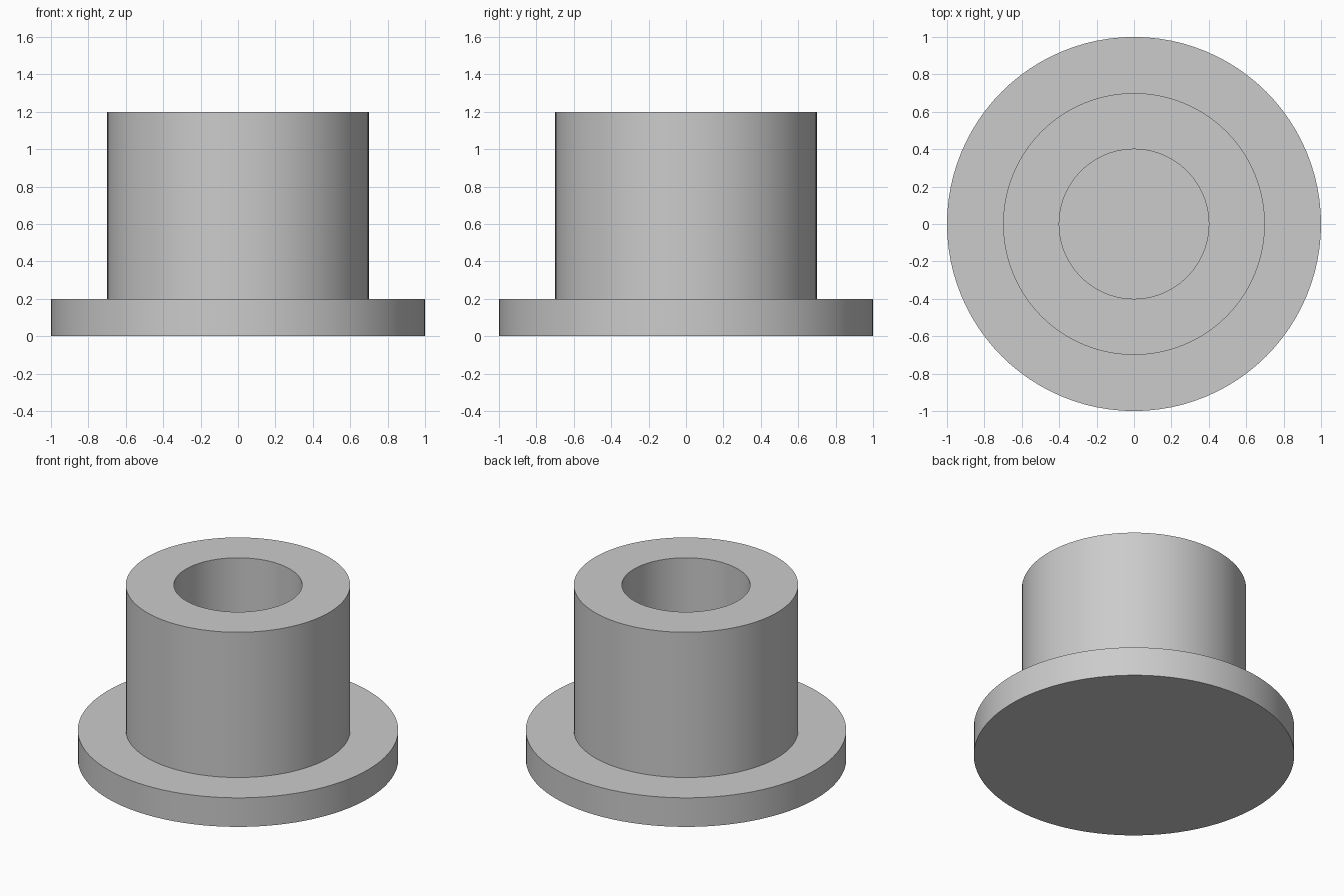
import bpy
import bmesh
import math

cube = bpy.data.objects.get("Cube")
if cube:
    bpy.data.objects.remove(cube, do_unlink=True)

SEGMENTS = 96

# Plain grey material
grey = bpy.data.materials.new("plain grey")
grey.use_nodes = True
colour = (0.6, 0.6, 0.6, 1)
grey.diffuse_color = colour
grey.node_tree.nodes["Principled BSDF"].inputs["Base Color"].default_value = colour


def lathe(name, profile):
    """Revolve a (radius, height) profile, whose ends lie on the z axis."""
    bm = bmesh.new()
    verts = [bm.verts.new((r, 0, z)) for r, z in profile]
    edges = [bm.edges.new(pair) for pair in zip(verts, verts[1:])]
    bmesh.ops.spin(bm, geom=verts + edges, cent=(0, 0, 0), axis=(0, 0, 1),
                   angle=math.tau, steps=SEGMENTS, use_merge=True)
    bmesh.ops.remove_doubles(bm, verts=bm.verts, dist=0.0001)
    bmesh.ops.recalc_face_normals(bm, faces=bm.faces)
    mesh = bpy.data.meshes.new(name)
    bm.to_mesh(mesh)
    bm.free()
    mesh.materials.append(grey)
    obj = bpy.data.objects.new(name, mesh)
    bpy.context.collection.objects.link(obj)
    bpy.ops.object.select_all(action="DESELECT")
    obj.select_set(True)
    bpy.context.view_layer.objects.active = obj
    bpy.ops.object.shade_smooth_by_angle(angle=math.radians(30))
    return obj


# Flange, sleeve and blind bore in one closed profile
flange_radius, sleeve_radius, bore_radius = 1.0, 0.7, 0.4
flange_top, sleeve_top, bore_floor = 0.2, 1.2, 0.2
lathe("flanged_bushing", [
    (0, 0), (flange_radius, 0), (flange_radius, flange_top),
    (sleeve_radius, flange_top), (sleeve_radius, sleeve_top),
    (bore_radius, sleeve_top), (bore_radius, bore_floor), (0, bore_floor),
])
